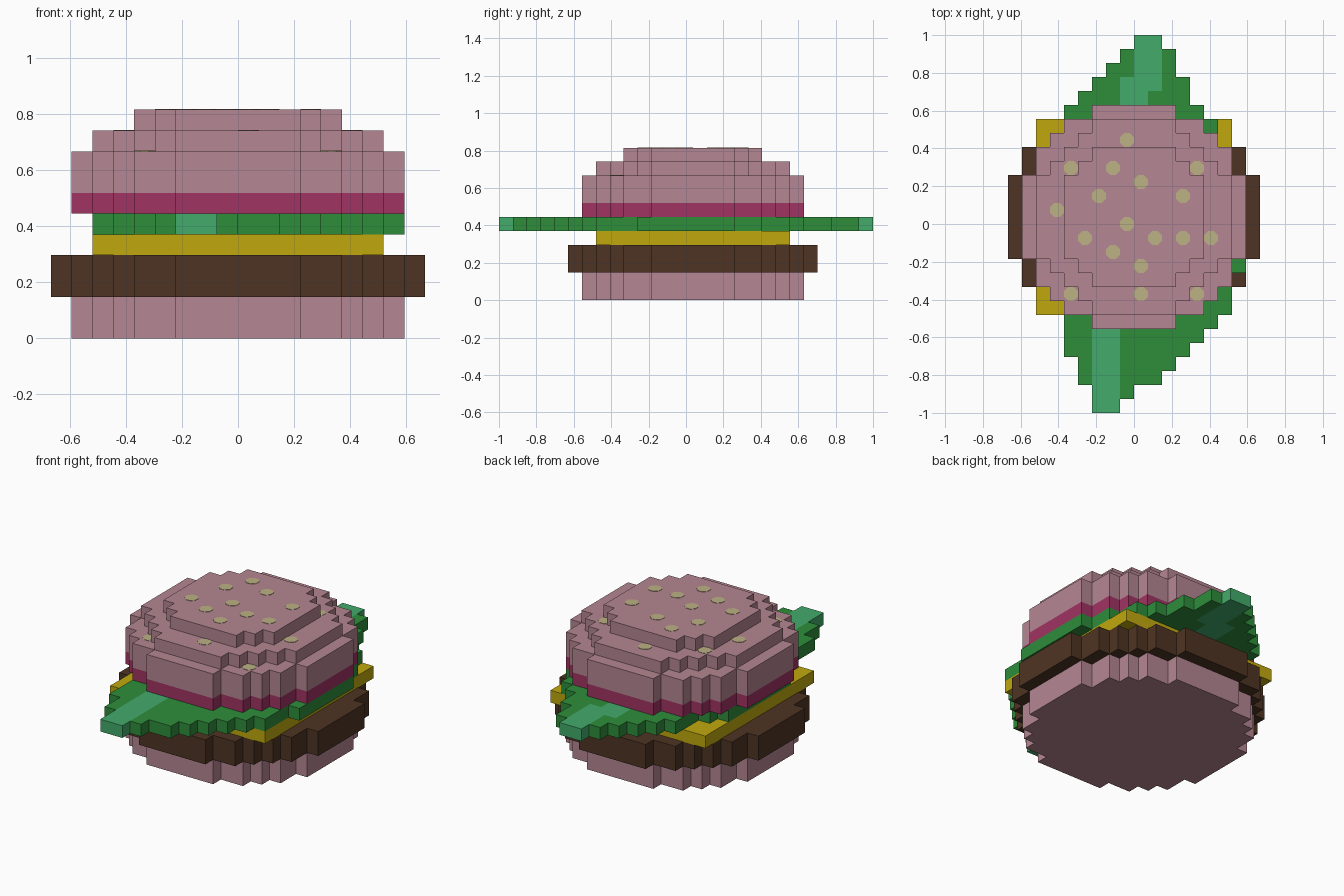
import bpy, bmesh, math
from mathutils import Matrix, Vector

if "Cube" in bpy.data.objects:
    bpy.data.objects.remove(bpy.data.objects["Cube"], do_unlink=True)

U = 2 / 27           # size of one block
CX, CY = 9, 14       # block column / row at the middle of the bun


def material(name, srgb):
    rgb = [((c / 255 + 0.055) / 1.055) ** 2.4 if c > 10 else c / 255 / 12.92 for c in srgb]
    m = bpy.data.materials.new(name)
    m.use_nodes = True
    m.diffuse_color = (*rgb, 1)
    m.node_tree.nodes["Principled BSDF"].inputs["Base Color"].default_value = (*rgb, 1)
    return m


BUN = material("bun pink", (181, 134, 146))
SAUCE = material("magenta sauce", (161, 51, 99))
LEAF = material("leaf green", (46, 141, 59))
VEIN = material("pale vein green", (66, 171, 107))
CHEESE = material("cheese yellow", (192, 169, 14))
PATTY = material("patty brown", (78, 52, 35))
SEED = material("sesame tan", (188, 177, 133))


def finish(bm, name, mats):
    me = bpy.data.meshes.new(name)
    bm.to_mesh(me)
    bm.free()
    for m in mats:
        me.materials.append(m)
    ob = bpy.data.objects.new(name, me)
    bpy.context.scene.collection.objects.link(ob)
    return ob


def slab(name, cells, z0, z1, mats, paint=lambda cell: 0):
    """Stepped slab covering a set of block cells, between two block heights."""
    bm = bmesh.new()

    def quad(pts, cell):
        f = bm.faces.new([bm.verts.new(((x - 9) * U, (y - 13.5) * U, z * U)) for x, y, z in pts])
        f.material_index = paint(cell)

    for i, j in sorted(cells):
        c = [(i, j), (i + 1, j), (i + 1, j + 1), (i, j + 1)]
        quad([(*p, z1) for p in c], (i, j))
        quad([(*p, z0) for p in reversed(c)], (i, j))
        for k, (dx, dy) in enumerate([(0, -1), (1, 0), (0, 1), (-1, 0)]):
            if (i + dx, j + dy) not in cells:
                a, b = c[k], c[(k + 1) % 4]
                quad([(*a, z0), (*b, z0), (*b, z1), (*a, z1)], (i, j))
    bmesh.ops.remove_doubles(bm, verts=bm.verts[:], dist=U / 100)
    bmesh.ops.dissolve_limit(bm, angle_limit=0.02, verts=bm.verts[:],
                             edges=bm.edges[:], delimit={'MATERIAL'})
    return finish(bm, name, mats)


def disc(widths):
    """Round set of cells from half widths, listed from the middle row outwards."""
    return {(i, j) for r, w in enumerate(widths) for j in (CY + r, CY - 1 - r)
            for i in range(CX - w, CX + w)}


bun_disc = disc([8, 8, 8, 7, 7, 6, 5, 3])
mid_disc = disc([7, 7, 7, 6, 5, 4, 3])
top_disc = disc([5, 5, 5, 4, 3])

# Bun, patty, cheese and sauce
slab("bottom_bun", bun_disc, 0, 2, [BUN])
slab("patty", disc([9, 9, 9, 8, 8, 7, 6, 5, 3]), 2, 4, [PATTY])
slab("cheese", disc([7] * 7), 4, 5, [CHEESE])
slab("sauce", bun_disc, 6, 7, [SAUCE])
slab("top_bun_lower", bun_disc, 7, 9, [BUN])
slab("top_bun_middle", mid_disc, 9, 10, [BUN])
slab("top_bun_crown", top_disc, 10, 11, [BUN])

# Lettuce leaf: first and last column of each row, front to back
left = [6, 6, 5, 5, 4, 4, 4, 4, 4, 3] + [2] * 8 + [3, 4, 4, 4, 5, 6, 7, 8, 9]
right = [8, 9, 11, 12, 13, 14, 15, 16, 16, 16] + [17] * 7 + [16, 16, 15, 15, 14, 13, 13, 12, 12, 11]
leaf = {(i, j) for j in range(27) for i in range(left[j], right[j])}


def vein(cell):
    i, j = cell
    start = 6 if j < 8 else 7 if j < 16 else 8 if j < 24 else 9
    end = 11 if j == 23 else start + 2
    return int(start <= i < end)


slab("lettuce", leaf, 5, 6, [LEAF, VEIN], vein)

# Sesame seeds: thin octagons lying on whichever bun step is below them
seeds = [(8, 19), (4, 17), (7, 17), (13, 17), (9, 16), (6, 15), (12, 15), (3, 14), (8, 13),
         (5, 12), (10, 12), (12, 12), (14, 12), (7, 11), (9, 10), (4, 8), (9, 8), (13, 8)]
bm = bmesh.new()
for cell in seeds:
    top = 11 if cell in top_disc else 10 if cell in mid_disc else 9
    pos = Vector(((cell[0] - 8.5) * U, (cell[1] - 13) * U, top * U))
    bmesh.ops.create_cone(bm, cap_ends=True, segments=8, radius1=0.04, radius2=0.04, depth=0.004,
                          matrix=Matrix.Translation(pos) @ Matrix.Rotation(math.pi / 8, 4, 'Z'))
finish(bm, "sesame_seeds", [SEED])
